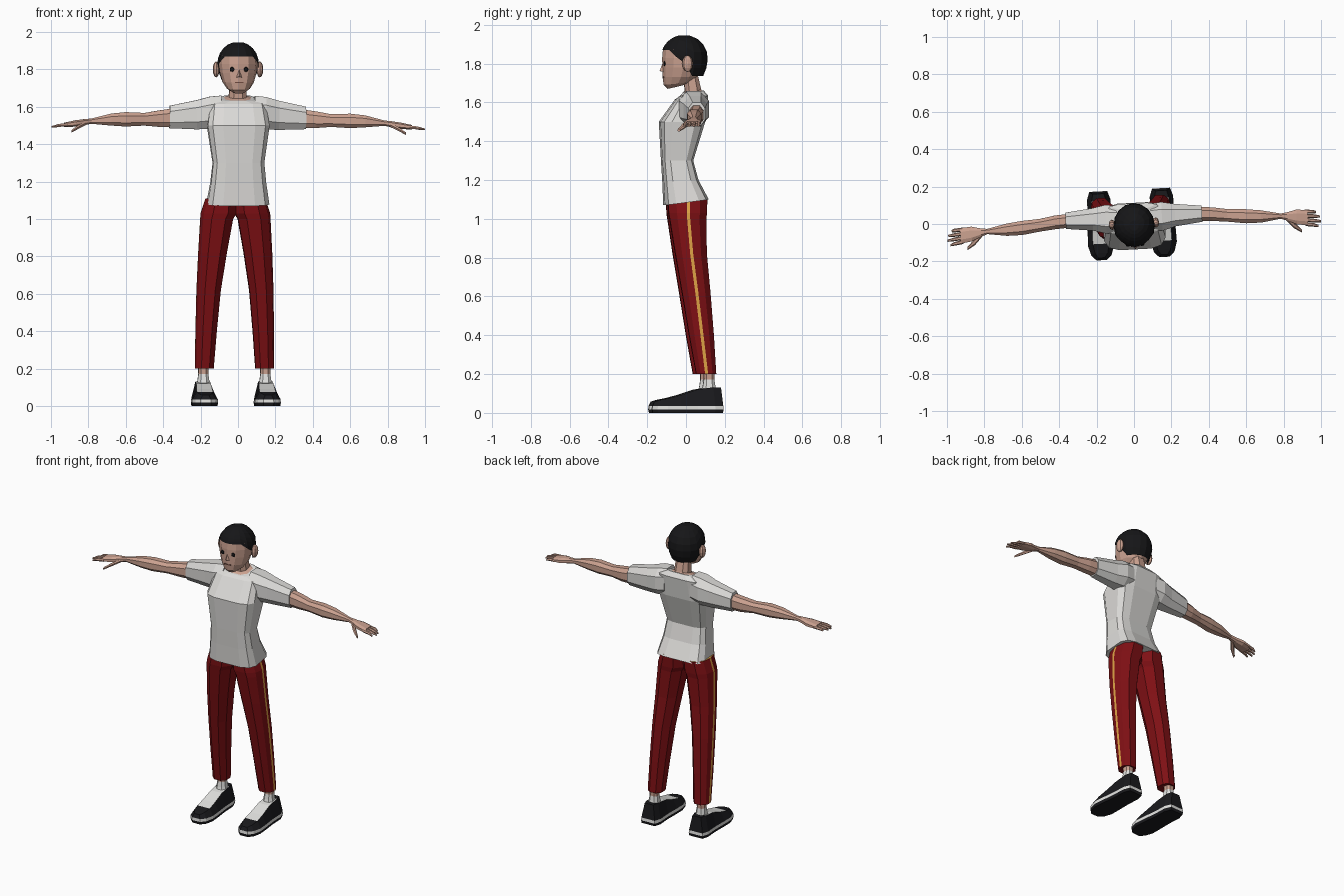
import bpy, bmesh, math
from mathutils import Matrix, Vector

if "Cube" in bpy.data.objects:
    bpy.data.objects.remove(bpy.data.objects["Cube"])


def material(name, r, g, b):
    m = bpy.data.materials.new(name)
    m.diffuse_color = (r, g, b, 1)
    m.use_nodes = True
    m.node_tree.nodes["Principled BSDF"].inputs["Base Color"].default_value = m.diffuse_color
    return m


SKIN = material("skin", 0.60, 0.36, 0.28)
HAIR = material("black_hair", 0.008, 0.008, 0.009)
SHIRT = material("shirt_grey", 0.72, 0.71, 0.69)
RED = material("trouser_red", 0.21, 0.005, 0.007)
GOLD = material("stripe_gold", 0.72, 0.36, 0.06)
BLACK = material("shoe_black", 0.01, 0.01, 0.012)
WHITE = material("sock_white", 0.75, 0.75, 0.73)
LIP = material("lip_brown", 0.16, 0.07, 0.05)


def finish(name, bm, mats):
    bmesh.ops.recalc_face_normals(bm, faces=bm.faces)
    me = bpy.data.meshes.new(name)
    bm.to_mesh(me)
    bm.free()
    for m in mats:
        me.materials.append(m)
    ob = bpy.data.objects.new(name, me)
    bpy.context.collection.objects.link(ob)
    return ob


def loft(name, rings, mats, rule=None, caps=(True, True)):
    """Skin a list of equal-length point rings; rule(i, j) gives the material slot."""
    bm = bmesh.new()
    vs = [[bm.verts.new(p) for p in r] for r in rings]
    n = len(rings[0])
    for i in range(len(vs) - 1):
        for j in range(n):
            k = (j + 1) % n
            f = bm.faces.new((vs[i][j], vs[i][k], vs[i + 1][k], vs[i + 1][j]))
            if rule:
                f.material_index = rule(i, j)
    if caps[0]:
        bm.faces.new(vs[0])
    if caps[1]:
        f = bm.faces.new(vs[-1])
        if rule:
            f.material_index = rule(len(vs) - 2, 0)
    return finish(name, bm, mats)


def section(n, power=1.0, offset=0.0):
    """Unit rounded cross-section."""
    out = []
    for j in range(n):
        a = 2 * math.pi * (j + offset) / n
        c, s = math.cos(a), math.sin(a)
        out.append((math.copysign(abs(c) ** power, c), math.copysign(abs(s) ** power, s)))
    return out


def level(sec, zf, zb, w, yf, yb, x=0.0):
    """Roughly horizontal ring between a front and a back depth."""
    return [(x + u * w, (yf + yb) / 2 + v * (yb - yf) / 2, (zf + zb) / 2 + v * (zb - zf) / 2)
            for u, v in sec]


def upright(sec, s, x, yc, ry, zc, rz):
    """Ring across a limb that runs along x."""
    return [(s * x, yc + u * ry, zc + v * rz) for u, v in sec]


def ball(name, loc, size, mat, seg=8):
    bm = bmesh.new()
    bmesh.ops.create_uvsphere(bm, u_segments=seg, v_segments=6, radius=1,
                              matrix=Matrix.Translation(loc) @ Matrix.Diagonal((*size, 1)))
    return finish(name, bm, [mat])


# Shirt body
box12 = section(12, 0.5, 0.5)
loft("shirt_body", [level(box12, *r) for r in (
    (1.07, 1.10, 0.168, -0.115, 0.115), (1.19, 1.20, 0.150, -0.120, 0.062),
    (1.30, 1.30, 0.139, -0.127, 0.035), (1.50, 1.50, 0.168, -0.138, 0.097),
    (1.615, 1.635, 0.150, -0.055, 0.112), (1.63, 1.662, 0.085, -0.035, 0.09))], [SHIRT])

# Neck
oct8 = section(8, 0.8, 0.5)
loft("neck", [level(oct8, *r) for r in (
    (1.625, 1.66, 0.082, -0.040, 0.085), (1.643, 1.667, 0.050, -0.008, 0.08),
    (1.75, 1.75, 0.046, -0.015, 0.06))], [SKIN])

# Head
round12 = section(12)
loft("head", [level(round12, *r) for r in (
    (1.67, 1.69, 0.035, -0.095, -0.01), (1.69, 1.705, 0.062, -0.115, 0.03),
    (1.73, 1.73, 0.083, -0.121, 0.06), (1.78, 1.78, 0.098, -0.122, 0.085),
    (1.83, 1.83, 0.104, -0.123, 0.10), (1.872, 1.872, 0.100, -0.119, 0.09),
    (1.90, 1.90, 0.07, -0.085, 0.07))], [SKIN])

# Hair cap with a hairline that drops towards the nape
hair_sec = section(16)
hair_rings = []
for t in (0, 0.2, 0.4, 0.6, 0.78, 0.92, 1):
    ring = []
    for u, v in hair_sec:
        edge = 1.87 if v < -0.6 else 1.835 if v < -0.1 else 1.80 if v < 0.2 else 1.735
        z = edge + (1.945 - edge) * t
        h = (z - 1.83) / (0.118 if z > 1.83 else 0.16)
        r = math.sqrt(1 - h * h)
        ring.append((u * 0.111 * r, -0.009 + v * 0.121 * r, z))
    hair_rings.append(ring)
loft("hair", hair_rings, [HAIR], caps=(False, True))

# Face details
bm = bmesh.new()
nv = [bm.verts.new(p) for p in ((0, -0.118, 1.81), (-0.017, -0.114, 1.757),
                                (0.017, -0.114, 1.757), (0, -0.136, 1.762))]
for tri in ((0, 1, 3), (0, 3, 2), (1, 2, 3), (0, 2, 1)):
    bm.faces.new([nv[i] for i in tri])
finish("nose", bm, [SKIN])
bm = bmesh.new()
bmesh.ops.create_cube(bm, size=1, matrix=Matrix.Translation((0, -0.1165, 1.73))
                      @ Matrix.Diagonal((0.044, 0.009, 0.006, 1)))
finish("mouth", bm, [LIP])

arm_parts, leg_parts = [], []
for s, side in ((-1, "left"), (1, "right")):
    ball(side + "_eye", (s * 0.037, -0.113, 1.80), (0.013, 0.006, 0.013), HAIR)
    ball(side + "_ear", (s * 0.117, 0.002, 1.80), (0.018, 0.028, 0.043), SKIN)

    # Sleeve
    arm_parts.append(loft(side + "_sleeve", [upright(oct8, s, *r) for r in (
        (0.09, 0.032, 0.075, 1.575, 0.090), (0.15, 0.033, 0.082, 1.567, 0.092),
        (0.22, 0.036, 0.064, 1.556, 0.083), (0.365, 0.036, 0.046, 1.543, 0.064))], [SHIRT]))

    # Bare arm and palm
    arm_parts.append(loft(side + "_arm", [upright(oct8, s, *r) for r in (
        (0.33, 0.036, 0.039, 1.541, 0.053), (0.42, 0.031, 0.039, 1.534, 0.047),
        (0.50, 0.020, 0.036, 1.530, 0.036), (0.60, 0.010, 0.040, 1.529, 0.041),
        (0.68, 0.005, 0.035, 1.527, 0.034), (0.785, 0.001, 0.015, 1.518, 0.015),
        (0.82, -0.003, 0.024, 1.513, 0.017), (0.87, -0.008, 0.042, 1.505, 0.018),
        (0.93, -0.015, 0.044, 1.497, 0.013))], [SKIN]))

    # Fingers and thumb
    hex6 = section(6)
    for k, tip in enumerate((0.985, 1.0, 0.995, 0.975)):
        y0 = -0.048 + 0.022 * k
        y1 = y0 - 0.014 + 0.003 * k
        arm_parts.append(loft(f"{side}_finger_{k + 1}", [upright(hex6, s, *r) for r in (
            (0.915, y0, 0.011, 1.498, 0.010), (0.96, (y0 + y1) / 2, 0.010, 1.494, 0.009),
            (tip, y1, 0.006, 1.486, 0.005))], [SKIN]))
    arm_parts.append(loft(side + "_thumb", [upright(hex6, s, *r) for r in (
        (0.815, -0.012, 0.014, 1.508, 0.012), (0.855, -0.052, 0.017, 1.488, 0.012),
        (0.895, -0.084, 0.008, 1.463, 0.008))], [SKIN]))

    # Trouser leg with a narrow stripe facet on the outside
    leg_sec = ((0.85, 0.6), (0.35, 1), (-0.5, 1), (-1, 0.45),
               (-1, -0.45), (-0.5, -1), (0.35, -1), (0.85, -0.6))
    rings = []
    for z, xi, xo, yf, yb in ((0.20, 0.112, 0.212, 0.044, 0.147), (0.40, 0.097, 0.210, 0.008, 0.135),
                              (0.62, 0.077, 0.206, -0.028, 0.118), (0.82, 0.046, 0.198, -0.062, 0.100),
                              (1.00, 0.014, 0.188, -0.090, 0.098), (1.03, -0.004, 0.186, -0.095, 0.102),
                              (1.11, -0.004, 0.160, -0.098, 0.105)):
        xc, yc, rx, ry = (xi + xo) / 2, (yf + yb) / 2, (xo - xi) / 2, (yb - yf) / 2
        pts = [(xo, yc - 0.008), (xo, yc + 0.008)]
        pts += [(xc + u * rx, yc + v * ry) for u, v in leg_sec]
        rings.append([(s * x, y, z) for x, y in pts])
    leg_parts.append(loft(side + "_trouser_leg", rings, [RED, GOLD], lambda i, j: int(j == 0)))

    # Ankle with sock
    leg_parts.append(loft(side + "_ankle", [level(oct8, z, z, w, 0.11 - d, 0.11 + d, s * 0.166)
        for z, w, d in ((0.10, 0.038, 0.045), (0.14, 0.033, 0.034), (0.172, 0.028, 0.029),
                        (0.23, 0.030, 0.030))], [WHITE, SKIN], lambda i, j: int(i == 2)))

    # Shoe: black tread, white band, black upper, white instep
    half = ((0.028, -0.185), (0.055, -0.158), (0.070, -0.105), (0.068, -0.04),
            (0.062, 0.05), (0.063, 0.14), (0.048, 0.183))
    tops = (0.058, 0.066, 0.076, 0.092, 0.120, 0.132, 0.132)
    bm = bmesh.new()
    rows = []
    for lift, sx, sy in ((0, 0.95, 0.98), (0.018, 1, 1), (0.036, 0.98, 0.99), (None, 0.62, 0.93)):
        row = []
        for sgn in (1, -1):
            row.append([bm.verts.new((s * 0.168 + sgn * x * sx, y * sy,
                                      top if lift is None else lift))
                        for (x, y), top in zip(half, tops)])
        rows.append(row)
    for i in range(3):
        lo = rows[i][0] + rows[i][1][::-1]
        hi = rows[i + 1][0] + rows[i + 1][1][::-1]
        for j in range(len(lo)):
            k = (j + 1) % len(lo)
            bm.faces.new((lo[j], lo[k], hi[k], hi[j])).material_index = int(i == 1)
    for r in (rows[0], rows[3]):
        for j in range(len(half) - 1):
            f = bm.faces.new((r[0][j], r[0][j + 1], r[1][j + 1], r[1][j]))
            f.material_index = int(r is rows[3] and 2 <= j <= 4)
    leg_parts.append(finish(side + "_shoe", bm, [BLACK, WHITE]))

# Pose: slight turn of the whole figure, arms tipped a little to one side
turn = Matrix.Rotation(math.radians(3), 4, 'Z')
pivot = Matrix.Translation(Vector((0, 0, 1.5)))
tip = pivot @ Matrix.Rotation(0.007, 4, 'Y') @ pivot.inverted()
for ob in bpy.context.collection.objects:
    m = turn
    if ob in arm_parts:
        m = turn @ tip
    elif ob in leg_parts:
        m = Matrix.Translation((-0.014, 0, 0)) @ turn
    ob.data.transform(m)
